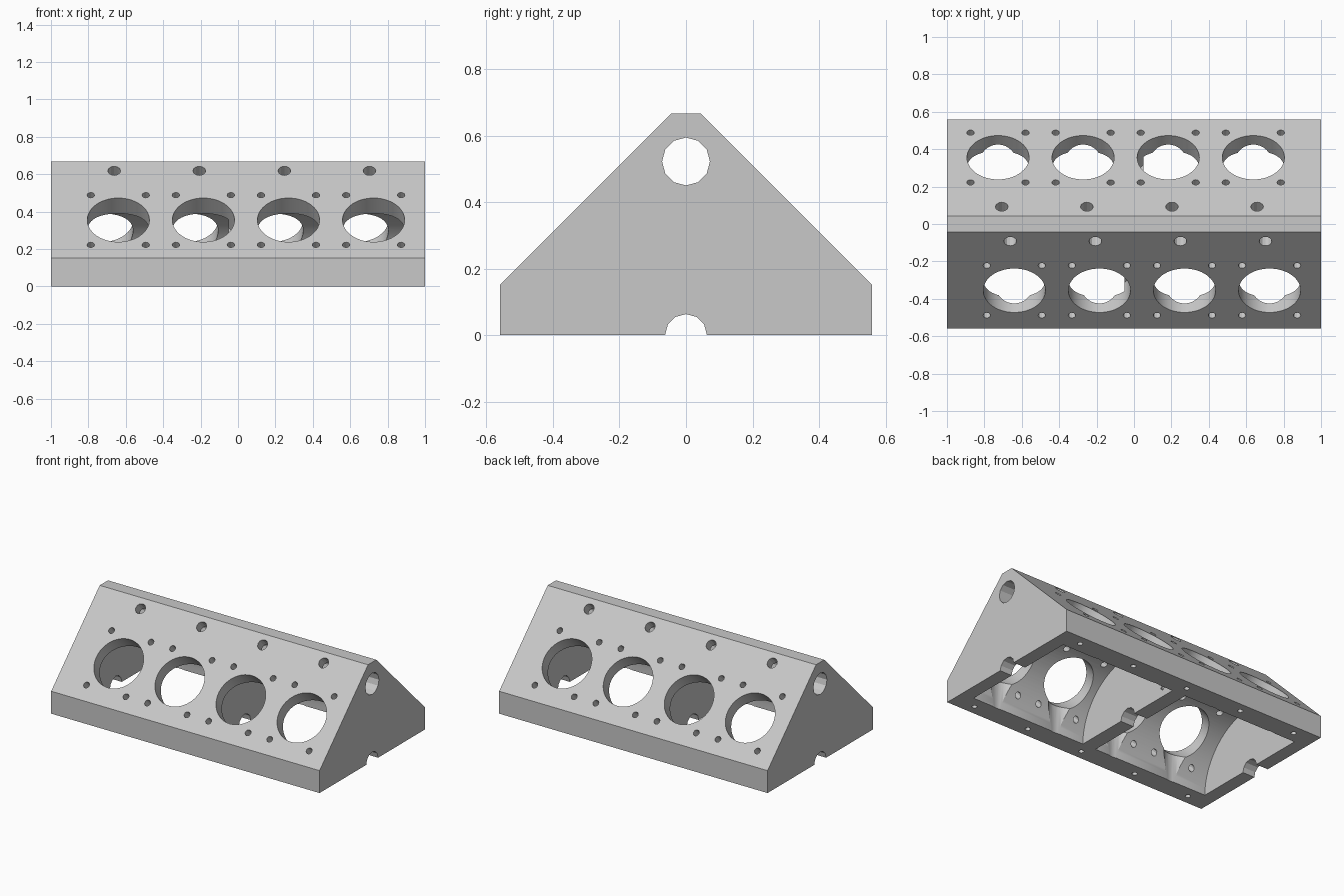
import bpy, bmesh, math
from mathutils import Vector, Matrix

cube = bpy.data.objects.get("Cube")
if cube:
    bpy.data.objects.remove(cube, do_unlink=True)

metal = bpy.data.materials.new("cast_grey")
metal.use_nodes = True
grey = (0.58, 0.58, 0.58, 1)
metal.diffuse_color = grey
metal.node_tree.nodes["Principled BSDF"].inputs["Base Color"].default_value = grey


def finish(bm, name):
    bmesh.ops.recalc_face_normals(bm, faces=bm.faces)
    mesh = bpy.data.meshes.new(name)
    bm.to_mesh(mesh)
    bm.free()
    mesh.materials.append(metal)
    obj = bpy.data.objects.new(name, mesh)
    bpy.context.collection.objects.link(obj)
    return obj


def extrude_profile(bm, points, x0, x1):
    """Extrude a (y, z) outline along x."""
    face = bm.faces.new([bm.verts.new((x0, y, z)) for y, z in points])
    out = bmesh.ops.extrude_face_region(bm, geom=[face])
    moved = [g for g in out["geom"] if isinstance(g, bmesh.types.BMVert)]
    bmesh.ops.translate(bm, verts=moved, vec=(x1 - x0, 0, 0))


def rod(bm, start, end, radius, sides=12):
    a, b = Vector(start), Vector(end)
    turn = (b - a).to_track_quat("Z", "Y").to_matrix().to_4x4()
    bmesh.ops.create_cone(bm, cap_ends=True, segments=sides, radius1=radius,
                          radius2=radius, depth=(b - a).length,
                          matrix=Matrix.Translation((a + b) / 2) @ turn)


def cut(bm, name):
    """Subtract the shapes in bm from the block."""
    cutter = finish(bm, name)
    cutter.hide_render = True
    mod = block.modifiers.new(name, "BOOLEAN")
    mod.operation = "DIFFERENCE"
    mod.solver = "EXACT"
    mod.object = cutter
    bpy.context.view_layer.objects.active = block
    bpy.ops.object.modifier_apply(modifier=name)
    bpy.data.objects.remove(cutter, do_unlink=True)


# Body with two sloping banks
bm = bmesh.new()
extrude_profile(bm, [(-.56, 0), (.56, 0), (.56, .151), (.044, .667),
                     (-.044, .667), (-.56, .151)], -1, 1)
block = finish(bm, "engine_block")

# Two arched pockets, with a web between them
bm = bmesh.new()
R = 0.42
arc = [(R * math.cos(math.pi * i / 60), R * math.sin(math.pi * i / 60))
       for i in range(61)]
outline = [(R, -.05)] + arc + [(-R, -.05)]
for side in (-1, 1):
    extrude_profile(bm, outline, side * .05, side * .91)
cut(bm, "crank_pockets")

# Lengthwise tunnels
bm = bmesh.new()
rod(bm, (-1.1, 0, 0), (1.1, 0, 0), .063)
rod(bm, (-1.1, 0, .522), (1.1, 0, .522), .072)
cut(bm, "shaft_tunnels")

# Holes square to each bank
bores, bolts, feeds, scallops = (bmesh.new() for _ in range(4))
for side, first, feed_shift in ((-1, -.64, -.022), (1, -.727, .02)):
    normal = Vector((0, side, 1)).normalized()
    slope = Vector((0, side, -1)).normalized()

    def drill(bm, x, along, depth, radius, sides=12):
        p = Vector((x, side * .3555, .3555)) + slope * along
        rod(bm, p + normal * .04, p - normal * depth, radius, sides)

    for i in range(4):
        x = first + i * .455
        drill(bores, x, 0, .155, .166, 64)
        drill(feeds, x + feed_shift, -.372, .1, .034)
        for dx in (-.147, .147):
            for along in (-.188, .188):
                drill(bolts, x + dx, along, .24, .02)
        rod(scallops, (x, side * .325, -.05), (x, side * .325, .2), .1, 32)
cut(bores, "cylinder_bores")
cut(scallops, "rod_scallops")
cut(bolts, "head_bolt_holes")
cut(feeds, "feed_holes")

# Screw holes around the bottom rim
bm = bmesh.new()
for y in (-.495, .495):
    for i in range(-2, 3):
        rod(bm, (i * .42, y, -.05), (i * .42, y, .1), .017)
cut(bm, "pan_screw_holes")

# Smooth bores and arches, crisp edges
block.select_set(True)
bpy.context.view_layer.objects.active = block
bpy.ops.object.shade_smooth_by_angle(angle=math.radians(20))
